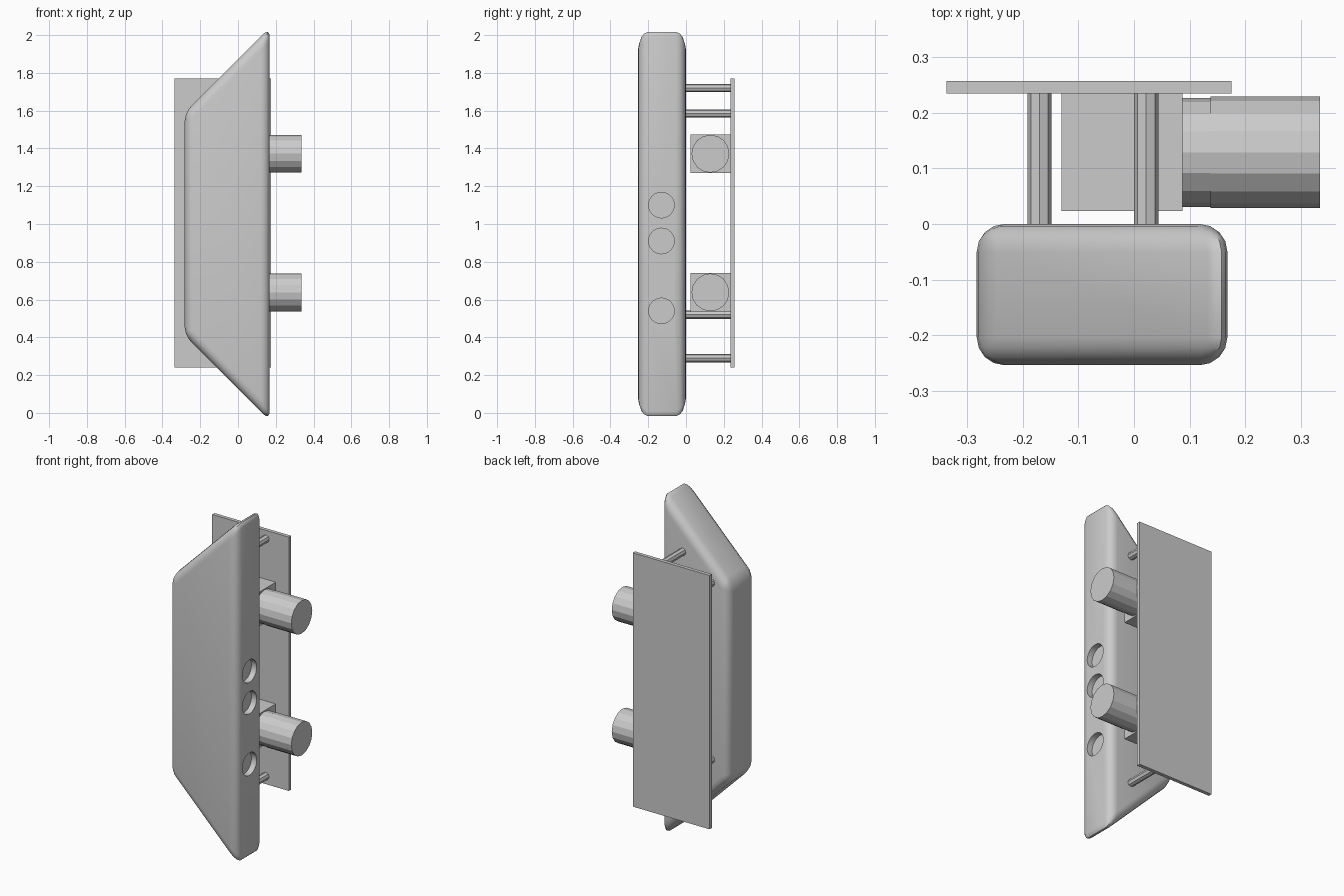
import bpy, bmesh, math

if "Cube" in bpy.data.objects:
    bpy.data.objects.remove(bpy.data.objects["Cube"])


def box(name, lo, hi):
    bpy.ops.mesh.primitive_cube_add(size=1, location=[(a + b) / 2 for a, b in zip(lo, hi)])
    ob = bpy.context.object
    ob.name = name
    ob.scale = [b - a for a, b in zip(lo, hi)]
    bpy.ops.object.transform_apply(location=False, rotation=False, scale=True)
    return ob


def rod(name, axis, start, end, a, b, radius, sides):
    """Cylinder along x (a, b = y, z) or along y (a, b = x, z)."""
    mid = (start + end) / 2
    loc = (mid, a, b) if axis == 'x' else (a, mid, b)
    rot = (0, math.pi / 2, 0) if axis == 'x' else (math.pi / 2, 0, 0)
    bpy.ops.mesh.primitive_cylinder_add(vertices=sides, radius=radius, depth=end - start,
                                        location=loc, rotation=rot)
    ob = bpy.context.object
    ob.name = name
    return ob


# Rounded trapezoid housing
profile = [(0.168, -0.041), (0.168, 2.041), (-0.283, 1.59), (-0.283, 0.41)]
bm = bmesh.new()
face = bm.faces.new([bm.verts.new((x, -0.254, z)) for x, z in profile])
ext = bmesh.ops.extrude_face_region(bm, geom=[face])
bmesh.ops.translate(bm, vec=(0, 0.254, 0),
                    verts=[g for g in ext['geom'] if isinstance(g, bmesh.types.BMVert)])
bmesh.ops.recalc_face_normals(bm, faces=bm.faces)
mesh = bpy.data.meshes.new("housing")
bm.to_mesh(mesh)
bm.free()
housing = bpy.data.objects.new("housing", mesh)
bpy.context.collection.objects.link(housing)
bevel = housing.modifiers.new("round_edges", 'BEVEL')
bevel.width, bevel.segments = 0.05, 4

# Three round recesses in the right side
cutters = []
for z in (1.10, 0.91, 0.54):
    cutter = rod("recess_cutter", 'x', 0.133, 0.25, -0.13, z, 0.068, 24)
    cutter.hide_render = True
    cutters.append(cutter)
    cut = housing.modifiers.new("recess", 'BOOLEAN')
    cut.object, cut.operation, cut.solver = cutter, 'DIFFERENCE', 'EXACT'

bpy.ops.object.select_all(action='DESELECT')
housing.select_set(True)
bpy.context.view_layer.objects.active = housing
for name in [m.name for m in housing.modifiers]:
    bpy.ops.object.modifier_apply(modifier=name)
bpy.ops.object.shade_smooth_by_angle(angle=math.radians(30))
for cutter in cutters:
    bpy.data.objects.remove(cutter)

# Back plate and its four stand-offs
box("back_plate", (-0.337, 0.235, 0.24), (0.175, 0.257, 1.77))
for x, z in ((0.022, 1.72), (-0.17, 1.585), (-0.17, 0.52), (0.022, 0.29)):
    rod("standoff", 'y', -0.01, 0.237, x, z, 0.022, 8)

# Two drive units: block, collar and barrel
for z in (0.638, 1.372):
    box("drive_block", (-0.13, 0.023, z - 0.103), (0.087, 0.236, z + 0.103))
    rod("drive_collar", 'x', 0.08, 0.14, 0.129, z, 0.098, 16)
    rod("drive_barrel", 'x', 0.138, 0.335, 0.129, z, 0.1, 16)
